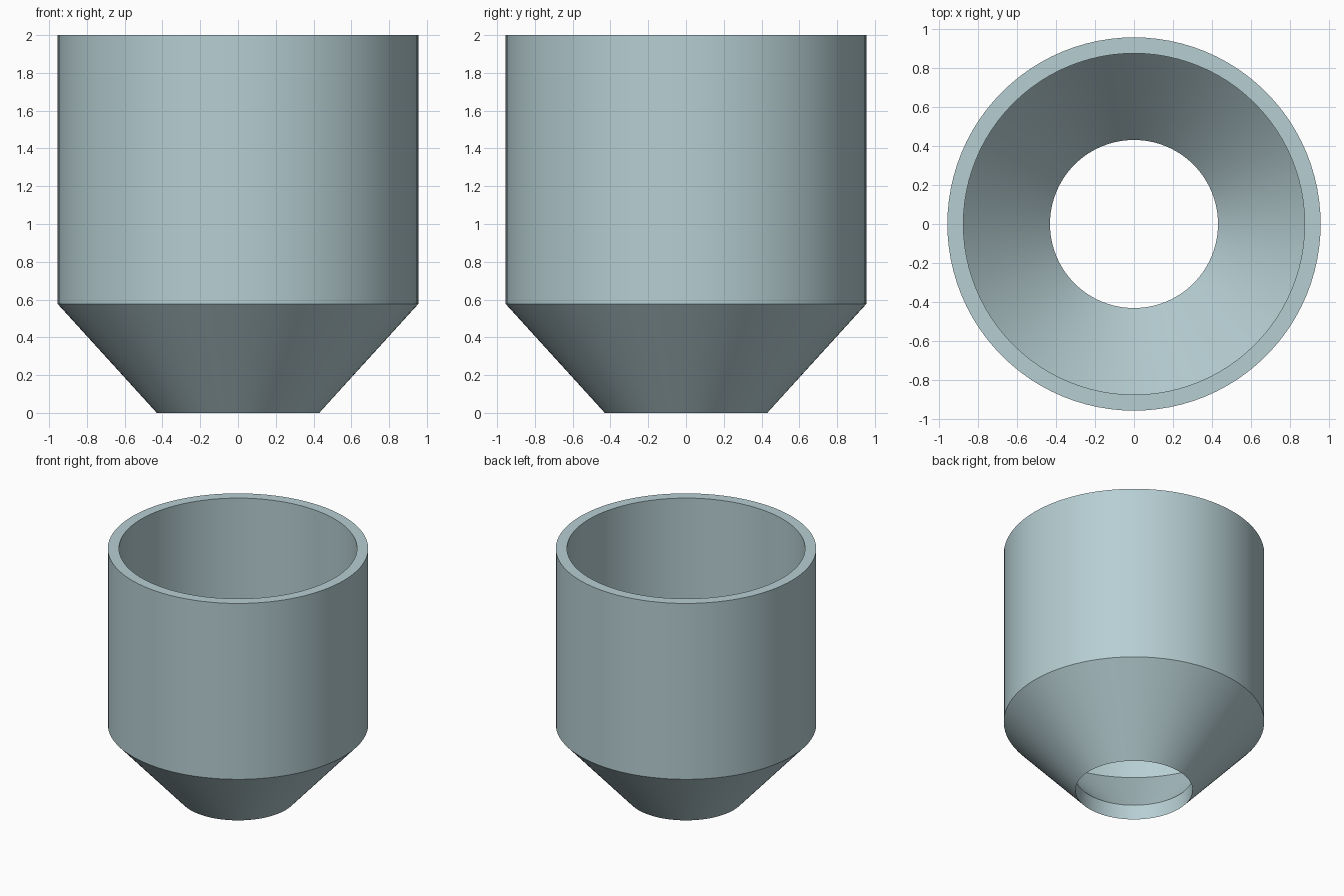
import bpy
import bmesh
import math

default_cube = bpy.data.objects.get("Cube")
if default_cube:
    bpy.data.objects.remove(default_cube, do_unlink=True)

SEGMENTS = 96
OUTER, INNER, OUTLET = 0.955, 0.873, 0.43

# Pale blue-grey shell colour
colour = (0.47, 0.62, 0.65, 1.0)
material = bpy.data.materials.new("pale_blue_grey")
material.use_nodes = True
material.diffuse_color = colour
material.node_tree.nodes["Principled BSDF"].inputs["Base Color"].default_value = colour

# Wall cross-section: radius, height, ordered up the outside and down the inside
profile = [
    (OUTLET, 0.0),    # knife-edge outlet
    (OUTER, 0.577),   # outer shoulder
    (OUTER, 2.0),     # outer rim
    (INNER, 2.0),     # inner rim
    (INNER, 0.61),    # inner shoulder
    (OUTLET, 0.12),   # top of the straight outlet bore
]

# Revolve the closed section into a hollow hopper
bm = bmesh.new()
verts = [bm.verts.new((r, 0, z)) for r, z in profile]
edges = [bm.edges.new((a, b)) for a, b in zip(verts, verts[1:] + verts[:1])]
bmesh.ops.spin(bm, geom=verts + edges, cent=(0, 0, 0), axis=(0, 0, 1),
               angle=math.tau, steps=SEGMENTS, use_merge=False)
bmesh.ops.remove_doubles(bm, verts=bm.verts, dist=0.0001)
bmesh.ops.recalc_face_normals(bm, faces=bm.faces)

mesh = bpy.data.meshes.new("hopper_shell")
bm.to_mesh(mesh)
bm.free()
mesh.materials.append(material)
hopper = bpy.data.objects.new("hopper_shell", mesh)
bpy.context.collection.objects.link(hopper)

# Smooth round walls with crisp rims and shoulders
bpy.ops.object.select_all(action="DESELECT")
hopper.select_set(True)
bpy.context.view_layer.objects.active = hopper
bpy.ops.object.shade_smooth_by_angle(angle=math.radians(30))
